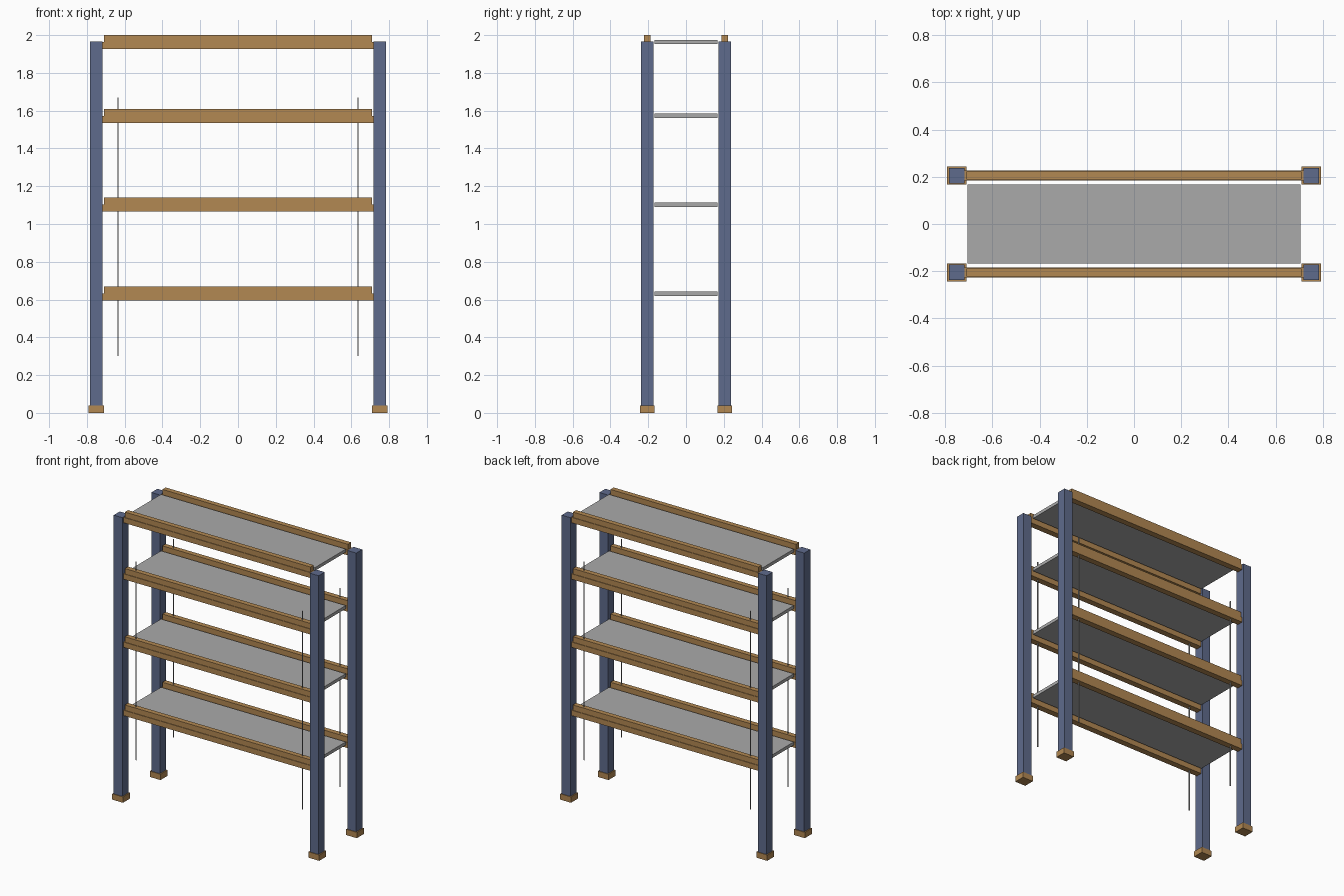
import bpy
import bmesh
from mathutils import Matrix, Vector

cube = bpy.data.objects.get("Cube")
if cube:
    bpy.data.objects.remove(cube, do_unlink=True)


def material(name, rgb):
    m = bpy.data.materials.new(name)
    m.use_nodes = True
    colour = (*rgb, 1.0)
    m.diffuse_color = colour
    m.node_tree.nodes["Principled BSDF"].inputs["Base Color"].default_value = colour
    return m


wood = material("warm wood brown", (0.445, 0.246, 0.085))
blue = material("slate blue", (0.114, 0.147, 0.262))
grey = material("shelf grey", (0.402, 0.402, 0.402))


def box(name, centre, size, mat):
    bm = bmesh.new()
    bmesh.ops.create_cube(bm, size=1, matrix=Matrix.Diagonal(Vector((*size, 1))))
    mesh = bpy.data.meshes.new(name)
    bm.to_mesh(mesh)
    bm.free()
    mesh.materials.append(mat)
    obj = bpy.data.objects.new(name, mesh)
    obj.location = centre
    bpy.context.collection.objects.link(obj)
    return obj


POST_X, POST_Y, ROD_X = 0.75, 0.205, 0.636
FOOT_H, POST_TOP, BEAM_H = 0.04, 1.965, 0.074
LEVELS = {"bottom": 0.631, "lower": 1.102, "upper": 1.573, "top": 1.963}

# Uprights, feet and thin rods at the four corners
for side, sx in (("left", 1), ("right", -1)):
    for end, sy in (("front", -1), ("back", 1)):
        tag = f"{end}_{side}"
        x, y = sx * POST_X, sy * POST_Y
        box(f"{tag}_foot", (x, y, FOOT_H / 2), (0.082, 0.076, FOOT_H), wood)
        box(f"{tag}_post", (x, y, (FOOT_H + POST_TOP) / 2),
            (0.066, 0.066, POST_TOP - FOOT_H), blue)
        box(f"{tag}_rod", (sx * ROD_X, y, 0.985), (0.006, 0.006, 1.37), grey)

# Shelf panels between stepped beams, one set per level
for level, z in LEVELS.items():
    box(f"{level}_shelf", (0, 0, z), (1.412, 0.336, 0.022), grey)
    for end, sy in (("front", -1), ("back", 1)):
        y, half = sy * POST_Y, BEAM_H / 2
        box(f"{level}_{end}_beam_base", (0, y, z - half / 2), (1.434, 0.043, half), wood)
        box(f"{level}_{end}_beam_cap", (0, y, z + half / 2), (1.418, 0.035, half), wood)
